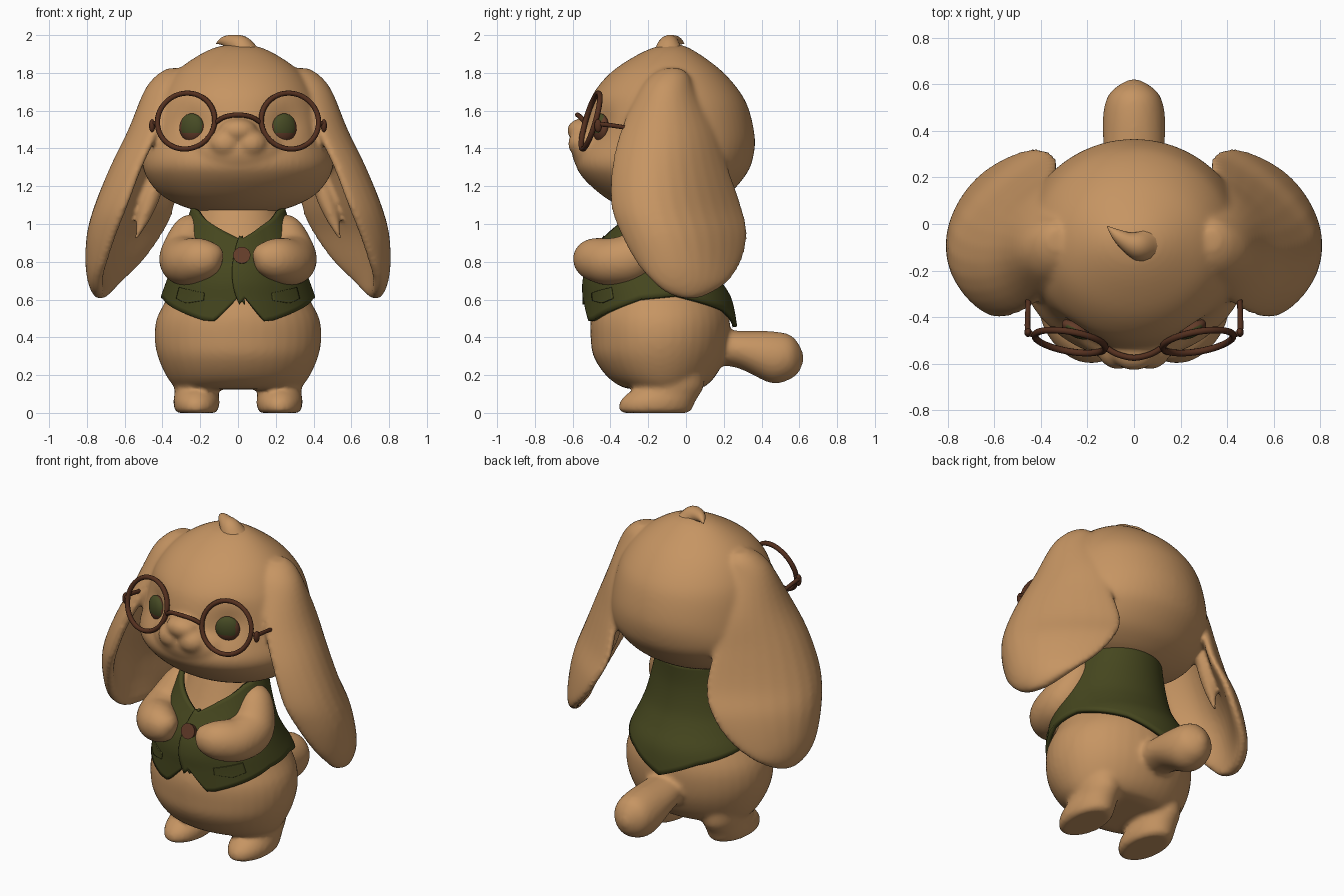
import bpy, bmesh, math
from math import sin, cos, pi, radians
from mathutils import Vector, Matrix

if "Cube" in bpy.data.objects:
    bpy.data.objects.remove(bpy.data.objects["Cube"])


def material(name, rgb):
    m = bpy.data.materials.new(name)
    m.use_nodes = True
    m.diffuse_color = (*rgb, 1)
    m.node_tree.nodes["Principled BSDF"].inputs["Base Color"].default_value = (*rgb, 1)
    return m


FUR = material("tan fur", (0.565, 0.30, 0.124))
GREEN = material("olive green", (0.061, 0.063, 0.0135))
EYE_GREEN = material("eye green", (0.062, 0.070, 0.018))
BROWN = material("dark brown", (0.088, 0.029, 0.0135))
WARM = material("warm brown", (0.125, 0.045, 0.022))


def add(name, bm, *mats):
    bmesh.ops.recalc_face_normals(bm, faces=bm.faces)
    for f in bm.faces:
        f.smooth = True
    me = bpy.data.meshes.new(name)
    bm.to_mesh(me)
    bm.free()
    ob = bpy.data.objects.new(name, me)
    bpy.context.collection.objects.link(ob)
    for m in mats:
        me.materials.append(m)
    bpy.ops.object.select_all(action="DESELECT")
    ob.select_set(True)
    bpy.context.view_layer.objects.active = ob
    bpy.ops.object.shade_smooth_by_angle(angle=radians(50))
    return ob


def fuse(name, parts):
    """Melt fur parts into one soft surface."""
    bpy.ops.object.select_all(action="DESELECT")
    for p in parts:
        p.select_set(True)
    bpy.context.view_layer.objects.active = parts[0]
    bpy.ops.object.join()
    ob = parts[0]
    ob.name = name
    mod = ob.modifiers.new("melt", "REMESH")
    mod.mode, mod.voxel_size, mod.use_smooth_shade = "VOXEL", 0.014, True
    mod = ob.modifiers.new("soften", "SMOOTH")
    mod.factor, mod.iterations = 0.5, 8
    bpy.ops.object.convert(target="MESH")


def spline(rows, n=5):
    """Catmull-Rom interpolation of every column."""
    rows = [rows[0], *rows, rows[-1]]
    out = []
    for a, b, c, d in zip(rows, rows[1:], rows[2:], rows[3:]):
        for k in range(n):
            t = k / n
            out.append([q + 0.5 * t * (r - p + t * (2*p - 5*q + 4*r - s + t * (3*(q - r) + s - p)))
                        for p, q, r, s in zip(a, b, c, d)])
    return out + [list(rows[-1])]


def skin(name, rings, mat, closed=True, caps=True):
    """Bridge rings of points; closed rings may get end caps."""
    bm = bmesh.new()
    vs = [[bm.verts.new(p) for p in r] for r in rings]
    n = len(vs[0])
    for a, b in zip(vs, vs[1:]):
        for i in range(n if closed else n - 1):
            j = (i + 1) % n
            bm.faces.new((a[i], a[j], b[j], b[i]))
    if closed and caps:
        bm.faces.new(vs[0])
        bm.faces.new(vs[-1])
    bmesh.ops.remove_doubles(bm, verts=bm.verts, dist=1e-5)
    return add(name, bm, mat)


def stack(name, rows, x=0, n=40):
    """Rows of height, half width, front y, back y."""
    return skin(name, [[(x + w * sin(2*pi*i/n), (f + b) / 2 - (b - f) / 2 * cos(2*pi*i/n), z)
                        for i in range(n)] for z, w, f, b in spline(rows)], FUR)


def ball(name, loc, size, mat=FUR):
    bm = bmesh.new()
    bmesh.ops.create_uvsphere(bm, u_segments=32, v_segments=20, radius=1)
    bm.transform(Matrix.Translation(loc) @ Matrix.Diagonal((*size, 1)))
    return add(name, bm, mat)


def tube(name, rows, mat, n=16):
    """Rows of x, y, z, radius, swept with a carried frame."""
    pts = spline(rows)
    rings, side = [], Vector((0.3, 0.5, 0.8))
    for i, p in enumerate(pts):
        tan = (Vector(pts[min(i + 1, len(pts) - 1)][:3]) - Vector(pts[max(i - 1, 0)][:3])).normalized()
        side = (side - tan * side.dot(tan)).normalized()
        up = tan.cross(side)
        rings.append([Vector(p[:3]) + p[3] * (side * cos(2*pi*k/n) + up * sin(2*pi*k/n)) for k in range(n)])
    return skin(name, rings, mat)


# Body and tail
body = [stack("body", [(.125, .27, -.28, .04), (.14, .335, -.345, .1), (.2, .382, -.425, .16), (.3, .425, -.49, .21),
                       (.4, .442, -.505, .23), (.5, .43, -.505, .23), (.6, .38, -.48, .2), (.7, .33, -.46, .13),
                       (.8, .29, -.42, .09), (.95, .24, -.35, .07), (1.12, .2, -.28, .05)])]
body.append(skin("tail", [[(w * cos(2*pi*i/24), y, z + h * sin(2*pi*i/24)) for i in range(24)]
                          for y, z, w, h in spline([(.12, .35, .11, .09), (.28, .335, .128, .1),
                                                    (.45, .295, .135, .138), (.55, .295, .113, .118),
                                                    (.6, .29, .06, .07), (.625, .29, .006, .008)])], FUR))

# Head with shallow eye hollows, and muzzle
head = [stack("head", [(1.065, .2, -.27, .06), (1.1, .31, -.36, .14), (1.16, .415, -.455, .23), (1.25, .485, -.55, .31),
                       (1.33, .505, -.585, .35), (1.45, .48, -.555, .365), (1.6, .45, -.525, .335),
                       (1.7, .41, -.485, .285), (1.8, .335, -.4, .2), (1.88, .23, -.285, .1),
                       (1.935, .12, -.17, .01), (1.953, .01, -.07, -.05)], n=64)]
for v in head[0].data.vertices:
    if v.co.y < -.2:
        v.co.y += .04 * math.exp(-((abs(v.co.x) - .25) ** 2 + (v.co.z - 1.53) ** 2) / .009)
head.append(ball("muzzle", (0, -.43, 1.385), (.26, .175, .15)))
head.append(ball("nose", (0, -.545, 1.495), (.1, .085, .065)))
tube("hair_tuft", [(.03, -.09, 1.9, .085), (.01, -.09, 1.94, .063), (-.03, -.075, 1.96, .043),
                   (-.075, -.045, 1.968, .025), (-.115, -.01, 1.956, .002)], FUR)

# Ear rows: height, front y, back y, front x, outer x, back x, half thickness
EAR = spline([(1.825, -.11, -.03, .32, .37, .32, .02), (1.785, -.17, 0, .32, .435, .32, .05),
              (1.7, -.235, .035, .35, .5, .34, .055), (1.5, -.335, .145, .42, .58, .35, .05),
              (1.3, -.385, .215, .51, .67, .34, .048), (1.1, -.39, .285, .585, .745, .335, .046),
              (.95, -.34, .318, .645, .785, .4, .046), (.8, -.26, .285, .7, .795, .51, .046),
              (.7, -.18, .22, .735, .786, .615, .043), (.635, -.1, .13, .735, .768, .68, .035),
              (.604, -.01, .05, .73, .745, .71, .014)])


def ear_ring(s, row, n=32):
    z, yf, yb, xf, xo, xb, h = row
    bend = .12 * (yb - yf) * (xo - xb)
    f, m, b = Vector((xf, yf)), Vector((xo - h, (yf + yb) / 2 - bend)), Vector((xb, yb))
    ring = []
    for i in range(n):
        u, v = cos(2*pi*i/n), sin(2*pi*i/n)
        p = m * (1 - u*u) + f * (u*(u - 1) / 2) + b * (u*(u + 1) / 2)
        d = (f * (u - .5) + b * (u + .5) - m * (2 * u)).normalized()
        p += Vector((d.y, -d.x)) * h * math.copysign(abs(v) ** .6, v)
        ring.append((s * p.x, p.y, z))
    return ring


def eye(name, s):
    bm = bmesh.new()
    bmesh.ops.create_uvsphere(bm, u_segments=40, v_segments=32, radius=1)
    for f in bm.faces:
        c = f.calc_center_median()
        f.material_index = int(c.y < 0 and -.95 < s * c.x < .7 and c.z > -.35)
    bm.transform(Matrix.Translation((s * .245, -.452, 1.51)) @ Matrix.Rotation(s * radians(25), 4, "Z")
                 @ Matrix.Diagonal((.07, .036, .075, 1)))
    add(name, bm, WARM, EYE_GREEN)


for s, side in ((1, "left"), (-1, "right")):
    head.append(skin(side + "_ear", [ear_ring(s, r) for r in EAR], FUR))
    head.append(tube(side + "_ear_fold", [(s*.41, .1, 1.33, .01), (s*.44, .09, 1.2, .045),
                                          (s*.49, .08, 1.06, .04), (s*.54, .07, .92, .01)], FUR))
    head.append(ball(side + "_muzzle_pad", (s*.068, -.535, 1.425), (.09, .09, .078)))
    body.append(stack(side + "_foot", [(0, .1, -.33, .005), (.015, .115, -.355, .03), (.06, .123, -.35, .05),
                                       (.1, .117, -.315, .075), (.14, .118, -.265, .095),
                                       (.22, .13, -.3, .1)], s * .22, 24))
    body.append(tube(side + "_arm", [(s*.2, -.14, 1.0, .05), (s*.245, -.18, .96, .1), (s*.285, -.27, .83, .13),
                                     (s*.275, -.39, .8, .126), (s*.22, -.47, .81, .118), (s*.155, -.505, .82, .1),
                                     (s*.1, -.52, .83, .06), (s*.075, -.525, .83, .005)], FUR, 24))
    eye(side + "_eye", s)

    # Round spectacle rim, leaning back and outwards
    turn = (Matrix.Translation((s*.275, -.505, 1.545)) @ Matrix.Rotation(s * radians(10), 4, "Z")
            @ Matrix.Rotation(radians(-16), 4, "X"))
    skin(side + "_rim", [[turn @ Vector(((.154 + .014 * cos(2*pi*k/8)) * cos(2*pi*i/48),
                                         .015 * sin(2*pi*k/8),
                                         (.154 + .014 * cos(2*pi*k/8)) * sin(2*pi*i/48)))
                          for i in range(48)] for k in range(9)], BROWN, caps=False)
    tube(side + "_temple", [(s*.43, -.475, 1.535, .012), (s*.455, -.46, 1.53, .013),
                            (s*.456, -.38, 1.52, .012), (s*.45, -.26, 1.5, .012)], BROWN, 8)
    ball(side + "_hinge", (s*.455, -.465, 1.52), (.016, .02, .035), BROWN)
tube("bridge", [(-.115, -.535, 1.54, .013), (-.07, -.56, 1.567, .013), (0, -.575, 1.578, .013),
                (.07, -.56, 1.567, .013), (.115, -.535, 1.54, .013)], BROWN, 8)
fuse("head_and_ears", head)
fuse("body_and_limbs", body)

# Waistcoat: one wrapped sheet whose ends overlap in front
VEST = spline([(.45, .44, -.52, .26), (.6, .4, -.52, .23), (.7, .365, -.52, .17), (.8, .33, -.49, .12),
               (.95, .28, -.4, .09), (1.1, .23, -.33, .09)], 8)


def ramp(rows, x):
    for a, b in zip(rows, rows[1:]):
        if x <= b[0]:
            t = max(0, (x - a[0]) / (b[0] - a[0]))
            return [p + t * (q - p) for p, q in zip(a, b)]
    return rows[-1]


def vest_point(deg, z, out=0):
    _, w, f, b = ramp(VEST, z)
    a = radians(deg)
    return ((w + out) * sin(a), (f + b) / 2 - ((b - f) / 2 + out) * cos(a), z)


def sheet(name, lo, hi, steps, bottom, top, out, thick, bow=0):
    """Patch of the waistcoat surface; bow curves its first edge."""
    rings = []
    for i in range(steps + 1):
        d = lo + (hi - lo) * i / steps
        fold = min(abs(d), abs(360 - d))
        z0, z1 = ramp(bottom, fold)[1], ramp(top, fold)[1]
        lean = bow * max(0, 1 - (d - lo) / 30)
        rings.append([vest_point(d + lean * (k / 10 - 1) ** 2, z0 + (z1 - z0) * k / 20, out(d)) for k in range(21)])
    ob = skin(name, rings, GREEN, False)
    mod = ob.modifiers.new("cloth", "SOLIDIFY")
    mod.thickness, mod.offset = thick, 0


HEM = [(0, .61), (17, .485), (25, .49), (75, .6), (105, .62), (150, .545), (180, .455)]
NECK = [(0, .92), (60, 1.07), (85, 1.095), (180, 1.095)]
sheet("waistcoat", -5, 365, 148, HEM, NECK, lambda d: .016 * max(0, 1 - (d + 5) / 35), .025, 6)
for s, side in ((1, "left"), (-1, "right")):
    sheet(side + "_pocket_flap", s * 26, s * 52, 12, [(26, .595), (40, .58), (52, .605)],
          [(26, .635), (52, .665)], lambda d: .014, .009)

# Front button
bm = bmesh.new()
bmesh.ops.create_cone(bm, cap_ends=True, segments=24, radius1=.038, radius2=.046, depth=.035)
bm.transform(Matrix.Translation((.02, -.51, .83)) @ Matrix.Rotation(radians(72), 4, "X"))
add("button", bm, WARM)
